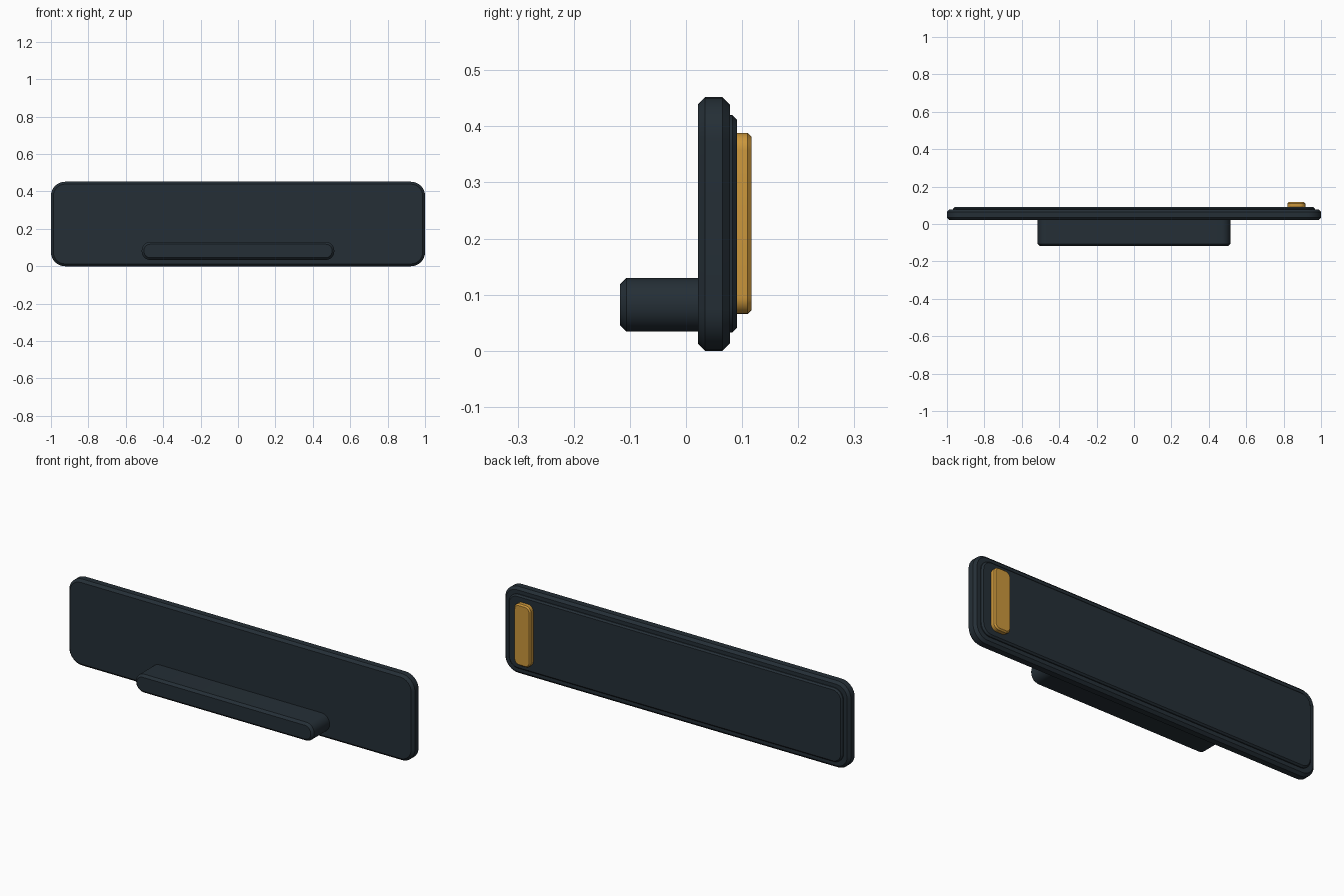
import bpy
import bmesh
from math import cos, sin, pi

old = bpy.data.objects.get("Cube")
if old:
    bpy.data.objects.remove(old, do_unlink=True)


def make_material(name, rgb):
    mat = bpy.data.materials.new(name)
    mat.use_nodes = True
    color = (*rgb, 1.0)
    mat.diffuse_color = color
    bsdf = mat.node_tree.nodes["Principled BSDF"]
    bsdf.inputs["Base Color"].default_value = color
    bsdf.inputs["Roughness"].default_value = 0.6
    return mat


def rounded_outline(x0, x1, z0, z1, radius, inset, steps=8):
    """Rounded rectangle in the XZ plane, shrunk by inset about fixed arc centres."""
    centres = [(x1 - radius, z1 - radius), (x0 + radius, z1 - radius),
               (x0 + radius, z0 + radius), (x1 - radius, z0 + radius)]
    r = radius - inset
    points = []
    for quarter, (cx, cz) in enumerate(centres):
        for i in range(steps + 1):
            a = (quarter + i / steps) * pi / 2
            points.append((cx + r * cos(a), cz + r * sin(a)))
    return points


def chamfered_slab(name, x, y, z, radius, chamfer, mat):
    """Rounded slab standing in XZ, with chamfered front and back rims."""
    bm = bmesh.new()
    sections = [(y[0], chamfer), (y[0] + chamfer, 0),
                (y[1] - chamfer, 0), (y[1], chamfer)]
    rings = [[bm.verts.new((px, py, pz))
              for px, pz in rounded_outline(*x, *z, radius, inset)]
             for py, inset in sections]
    count = len(rings[0])
    for a, b in zip(rings, rings[1:]):
        for i in range(count):
            j = (i + 1) % count
            bm.faces.new((a[i], a[j], b[j], b[i]))
    bm.faces.new(rings[0])
    bm.faces.new(rings[-1])
    bmesh.ops.recalc_face_normals(bm, faces=bm.faces)
    mesh = bpy.data.meshes.new(name)
    bm.to_mesh(mesh)
    bm.free()
    mesh.materials.append(mat)
    obj = bpy.data.objects.new(name, mesh)
    bpy.context.collection.objects.link(obj)
    bpy.ops.object.select_all(action="DESELECT")
    obj.select_set(True)
    bpy.context.view_layer.objects.active = obj
    bpy.ops.object.shade_smooth_by_angle(angle=pi / 6)
    return obj


slate = make_material("dark slate", (0.018, 0.028, 0.037))
amber = make_material("amber", (0.60, 0.31, 0.045))

# Main board and the raised panel on its back
chamfered_slab("main_board", (-1, 1), (0.021, 0.078), (0, 0.452), 0.075, 0.013, slate)
chamfered_slab("back_panel", (-0.967, 0.967), (0.06, 0.091), (0.033, 0.42), 0.055, 0.008, slate)

# Ledge projecting from the front
chamfered_slab("front_ledge", (-0.515, 0.515), (-0.118, 0.04), (0.034, 0.13), 0.046, 0.012, slate)

# Coloured bar on the back
chamfered_slab("accent_bar", (0.82, 0.916), (0.08, 0.117), (0.066, 0.388), 0.03, 0.007, amber)
